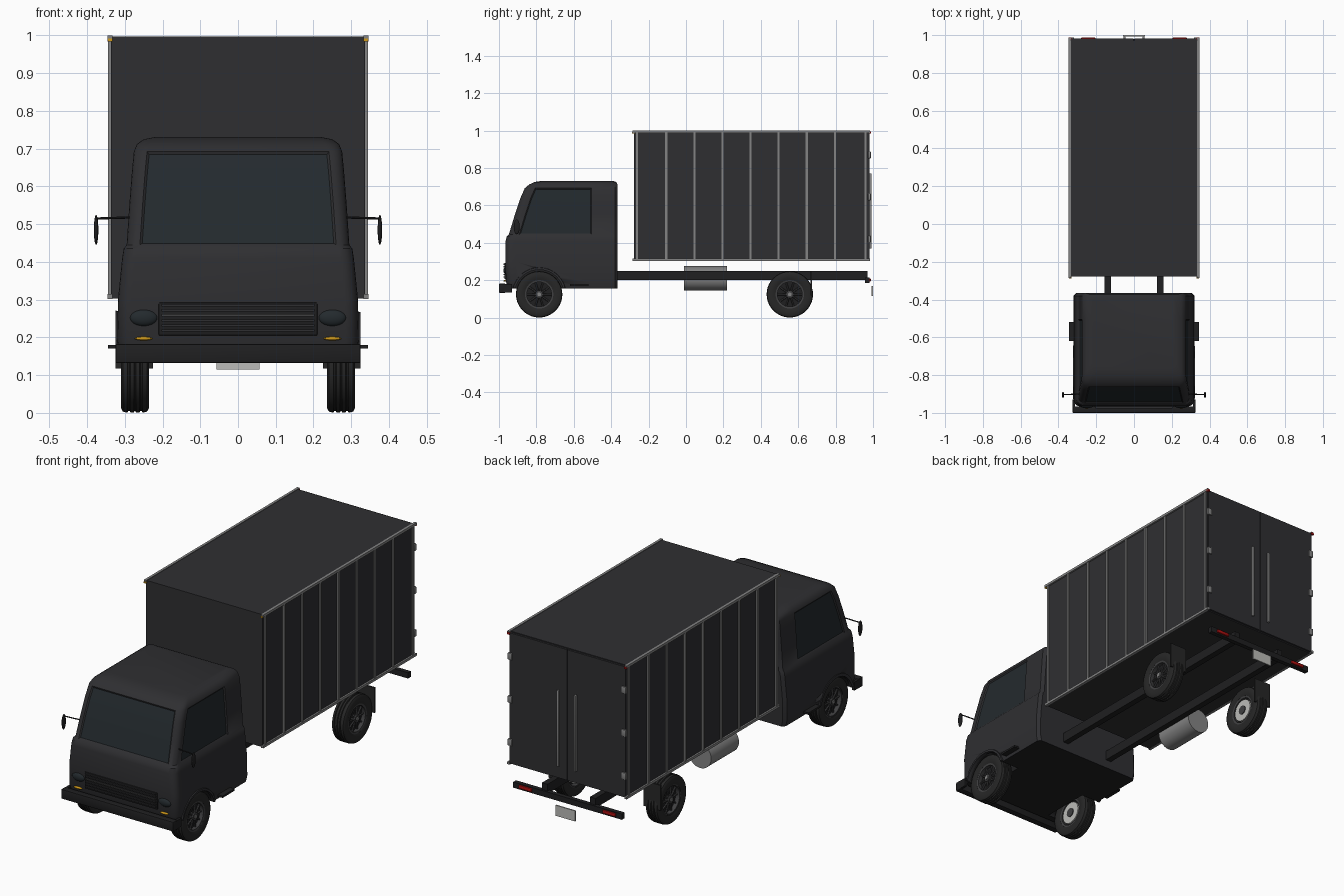
import bpy, bmesh
from math import sin, cos, pi, radians
from mathutils import Matrix, Vector

if "Cube" in bpy.data.objects:
    bpy.data.objects.remove(bpy.data.objects["Cube"])


def material(name, r, g, b):
    m = bpy.data.materials.new(name)
    m.diffuse_color = (r, g, b, 1)
    m.use_nodes = True
    m.node_tree.nodes["Principled BSDF"].inputs["Base Color"].default_value = m.diffuse_color
    return m


BODY = material("dark_paint", .028, .028, .031)
BLACK = material("black_trim", .014, .014, .015)
GLASS = material("tinted_glass", .017, .023, .027)
RUBBER = material("rubber", .02, .02, .02)
RIM = material("rim_grey", .05, .05, .052)
METAL = material("bare_metal", .23, .23, .23)
PALE = material("pale_metal", .5, .5, .48)
AMBER = material("amber", .65, .33, .01)
RED = material("red", .4, .005, .005)


def finish(name, bm, mats, smooth=None):
    bmesh.ops.recalc_face_normals(bm, faces=bm.faces)
    me = bpy.data.meshes.new(name)
    bm.to_mesh(me)
    bm.free()
    ob = bpy.data.objects.new(name, me)
    bpy.context.collection.objects.link(ob)
    for m in mats:
        me.materials.append(m)
    if smooth:
        bpy.ops.object.select_all(action='DESELECT')
        ob.select_set(True)
        bpy.context.view_layer.objects.active = ob
        bpy.ops.object.shade_smooth_by_angle(angle=radians(smooth))
    return ob


def box(name, x, y, z, mat, bevel=0):
    bm = bmesh.new()
    size = [b - a for a, b in (x, y, z)]
    mid = [(a + b) / 2 for a, b in (x, y, z)]
    bmesh.ops.create_cube(bm, size=1, matrix=Matrix.Translation(mid) @ Matrix.Diagonal((*size, 1)))
    if bevel:
        bmesh.ops.bevel(bm, geom=bm.edges[:], offset=bevel, segments=2, affect='EDGES', profile=.5)
    return finish(name, bm, [mat], 35 if bevel else None)


def pair(name, x, y, z, mat, bevel=0):
    box(name + "_right", x, y, z, mat, bevel)
    box(name + "_left", (-x[1], -x[0]), y, z, mat, bevel)


def rod(name, a, b, r, mat, seg=16):
    a, b = Vector(a), Vector(b)
    d = b - a
    bm = bmesh.new()
    mat4 = Matrix.Translation((a + b) / 2) @ d.to_track_quat('Z', 'Y').to_matrix().to_4x4()
    bmesh.ops.create_cone(bm, cap_ends=True, segments=seg, radius1=r, radius2=r, depth=d.length, matrix=mat4)
    return finish(name, bm, [mat], 35)


def ball(name, c, radii, mat):
    bm = bmesh.new()
    bmesh.ops.create_uvsphere(bm, u_segments=24, v_segments=12, radius=1,
                              matrix=Matrix.Translation(c) @ Matrix.Diagonal((*radii, 1)))
    return finish(name, bm, [mat], 60)


def lathe(name, profile, centre, mat, a0=0, a1=2 * pi, steps=40):
    """Revolve a closed (x, radius) outline around the x axis."""
    bm = bmesh.new()
    full = a1 - a0 > 6.28
    count = steps if full else steps + 1
    rings = []
    for i in range(count):
        a = a0 + (a1 - a0) * i / steps
        rings.append([bm.verts.new((centre[0] + x, centre[1] + r * cos(a), centre[2] + r * sin(a)))
                      for x, r in profile])
    n = len(profile)
    for i in range(steps):
        p, q = rings[i], rings[(i + 1) % count]
        for j in range(n):
            bm.faces.new((p[j], p[(j + 1) % n], q[(j + 1) % n], q[j]))
    if not full:
        bm.faces.new(rings[0])
        bm.faces.new(rings[-1])
    return finish(name, bm, [mat], 35)


# Cab: stacked rounded outlines (height, half width, front y, back y)
LEVELS = [(.155, .312, -.95, -.365), (.19, .32, -.962, -.365), (.30, .318, -.966, -.365),
          (.41, .307, -.964, -.365), (.435, .303, -.958, -.365), (.445, .295, -.947, -.365),
          (.55, .288, -.915, -.365), (.64, .281, -.885, -.365), (.692, .276, -.862, -.365),
          (.712, .268, -.838, -.367), (.725, .25, -.81, -.373), (.731, .22, -.77, -.39)]
bm = bmesh.new()
rings = []
R = .035
for z, w, f, b in LEVELS:
    half = [(w - R + R * sin(k * pi / 10), f + R - R * cos(k * pi / 10)) for k in range(6)]
    half += [(w, f + R + .02), (w, -.505), (w, b - .015), (w - .015, b)]
    loop = half + [(-x, y) for x, y in reversed(half)]
    rings.append([bm.verts.new((x, y, z)) for x, y in loop])
panes = {19: [], 6: [], 12: []}
for i in range(len(rings) - 1):
    for j in range(20):
        k = (j + 1) % 20
        face = bm.faces.new((rings[i][j], rings[i][k], rings[i + 1][k], rings[i + 1][j]))
        if 5 <= i <= 7 and j in panes:
            panes[j].append(face)
            face.material_index = 1
bm.faces.new(rings[0]).material_index = 2
bm.faces.new(rings[-1])
bmesh.ops.recalc_face_normals(bm, faces=bm.faces)
for group in panes.values():
    rim = bmesh.ops.inset_region(bm, faces=group, thickness=.006, depth=-.005, use_even_offset=True)
    for face in rim["faces"]:
        face.material_index = 0
cab = finish("cab", bm, [BODY, GLASS, BLACK], 35)

# Wheel arches cut from the cab, with flared lips
for s, side in ((1, "right"), (-1, "left")):
    cutter = rod("arch_cutter_" + side, (s * .21, -.785, .125), (s * .45, -.785, .125), .135, BLACK, 40)
    cutter.hide_render = True
    cutter.hide_set(True)
    cut = cab.modifiers.new("arch_" + side, 'BOOLEAN')
    cut.operation = 'DIFFERENCE'
    cut.solver = 'EXACT'
    cut.object = cutter
    lathe("arch_lip_" + side, [(-.008, .131), (.008, .131), (.008, .142), (-.008, .146)],
          (s * .316, -.785, .125), BODY, radians(14), radians(166), 24)

# Grille, lamps and front bumper
box("grille_panel", (-.21, .21), (-.97, -.955), (.205, .292), BLACK, .003)
for i in range(6):
    z = .215 + i * .0135
    box(f"grille_slat_{i}", (-.203, .203), (-.976, -.968), (z, z + .006), RIM if i == 3 else BODY)
box("front_bumper", (-.325, .325), (-1, -.965), (.132, .182), BLACK, .004)
pair("bumper_return", (.312, .325), (-.975, -.93), (.135, .179), BLACK)
for s, side in ((1, "right"), (-1, "left")):
    ball("headlight_" + side, (s * .25, -.961, .252), (.037, .014, .022), GLASS)
    ball("front_indicator_" + side, (s * .25, -.966, .197), (.024, .01, .005), AMBER)
    rod("mirror_arm_" + side, (s * .28, -.9, .518), (s * .376, -.903, .515), .003, BLACK, 8)
    ball("mirror_" + side, (s * .376, -.905, .485), (.006, .016, .04), BLACK)
pair("cab_step", (.25, .345), (-.62, -.52), (.17, .18), BLACK)

# Chassis, tank, rear bumper
pair("chassis_rail", (.123, .155), (-.5, .97), (.2, .25), BLACK)
rod("fuel_tank", (-.235, -.01, .21), (-.235, .22, .21), .065, METAL, 32)
box("rear_bumper", (-.315, .315), (.957, .98), (.185, .215), BLACK)
pair("tail_lamp", (.205, .28), (.976, .988), (.192, .21), RED, .004)
box("rear_plate", (-.057, .057), (.993, 1), (.115, .17), PALE)
pair("mudflap", (.225, .325), (.666, .674), (.118, .25), RUBBER)

# Wheels: grooved tyre, rim dish, spokes, hub and inner brake drum
TYRE = [(-.032, .076), (-.037, .09), (-.037, .112), (-.032, .121), (-.02, .124), (-.018, .119),
        (-.014, .119), (-.012, .124), (-.003, .124), (-.001, .119), (.001, .119), (.003, .124),
        (.012, .124), (.014, .119), (.018, .119), (.02, .124), (.032, .121), (.037, .112),
        (.037, .09), (.032, .076)]
for s, side in ((1, "right"), (-1, "left")):
    for end, y in (("front", -.785), ("rear", .555)):
        tag = f"{end}_{side}"
        c = Vector((s * .273, y, .1245))
        lathe("tyre_" + tag, TYRE, c, RUBBER)
        lathe("rim_" + tag, [(-.03, .077), (-.03, .07), (s * .03 if s > 0 else .03, .066), (.032, .077)], c, RIM)
        rod("rim_disc_" + tag, c - Vector((s * .005, 0, 0)), c + Vector((s * .008, 0, 0)), .07, BLACK, 32)
        for k in range(10):
            d = Vector((0, cos(k * pi / 5), sin(k * pi / 5)))
            out = Vector((s, 0, 0))
            rod(f"spoke_{tag}_{k}", c + d * .015 + out * .02, c + d * .07 + out * .014, .005, RIM, 6)
        rod("hub_" + tag, c, c + Vector((s * .03, 0, 0)), .02, RIM, 20)
        rod("hub_cap_" + tag, c, c + Vector((s * .034, 0, 0)), .01, METAL, 16)
        rod("brake_drum_" + tag, c - Vector((s * .03, 0, 0)), c, .058, PALE, 32)
        rod("drum_hub_" + tag, c - Vector((s * .034, 0, 0)), c, .024, RIM, 20)

# Cargo box with side ribs and edge rails
box("cargo_box", (-.337, .337), (-.278, .972), (.303, .997), BODY)
for z in (.302, .987):
    pair(f"edge_rail_{'top' if z > .5 else 'bottom'}", (.333, .346), (-.285, .985), (z, z + .013), METAL)
for i, y in enumerate((-.262, -.105, .045, .195, .345, .495, .645, .797, .96)):
    pair(f"side_rib_{i}", (.33, .344), (y - .006, y + .006), (.31, .99), METAL)

# Rear doors, hinges, lock bars and corner lamps
pair("rear_door", (.002, .336), (.97, .982), (.308, .992), BODY)
pair("lock_bar", (.044, .056), (.98, .993), (.37, .77), METAL, .002)
for i, z in enumerate((.42, .645, .87)):
    pair(f"hinge_{i}", (.318, .342), (.974, .988), (z - .018, z + .018), METAL, .002)
pair("front_marker", (.332, .345), (-.288, -.276), (.984, .992), AMBER)
pair("rear_marker", (.332, .346), (.978, .988), (.984, .994), RED)
